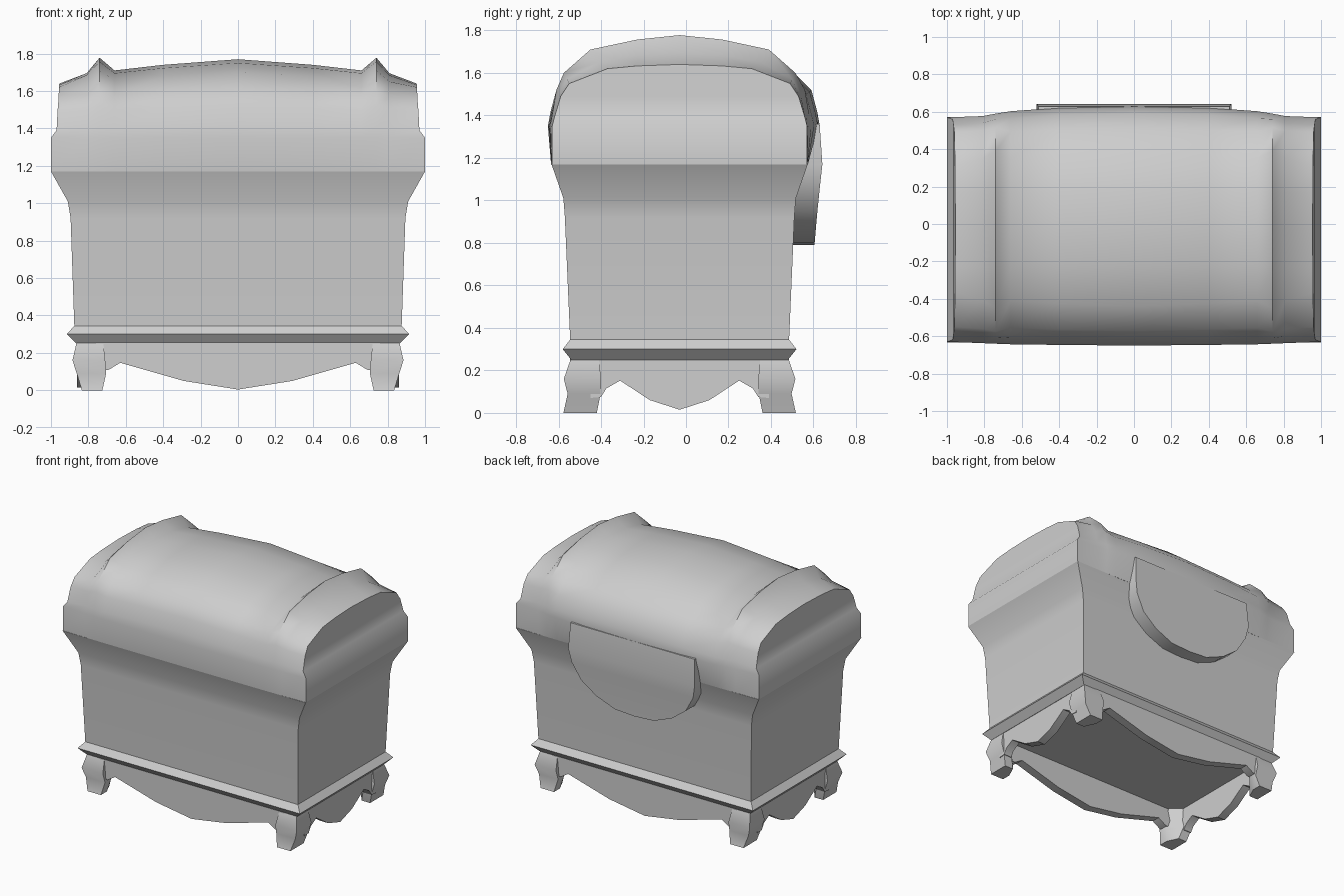
import bpy, bmesh, math

if "Cube" in bpy.data.objects:
    bpy.data.objects.remove(bpy.data.objects["Cube"], do_unlink=True)

grey = bpy.data.materials.new("plain grey")
grey.diffuse_color = (0.62, 0.62, 0.62, 1)
grey.use_nodes = True
grey.node_tree.nodes["Principled BSDF"].inputs["Base Color"].default_value = (0.62, 0.62, 0.62, 1)

YC = -0.03  # centre line of the chest body


def finish(name, bm, angle):
    """Turn a bmesh into a shaded object."""
    bmesh.ops.recalc_face_normals(bm, faces=bm.faces)
    mesh = bpy.data.meshes.new(name)
    bm.to_mesh(mesh)
    bm.free()
    mesh.materials.append(grey)
    obj = bpy.data.objects.new(name, mesh)
    bpy.context.collection.objects.link(obj)
    bpy.ops.object.select_all(action="DESELECT")
    obj.select_set(True)
    bpy.context.view_layer.objects.active = obj
    bpy.ops.object.shade_smooth_by_angle(angle=math.radians(angle))
    return obj


def bridge(bm, a, b, closed):
    """Quads between two rows of vertices."""
    n = len(a)
    for i in range(n if closed else n - 1):
        j = (i + 1) % n
        bm.faces.new((a[i], a[j], b[j], b[i]))


def loft(name, rings, angle):
    """Closed rings joined in order, capped at both ends."""
    bm = bmesh.new()
    rows = [[bm.verts.new(p) for p in ring] for ring in rings]
    for a, b in zip(rows, rows[1:]):
        bridge(bm, a, b, True)
    bm.faces.new(rows[0])
    bm.faces.new(rows[-1])
    return finish(name, bm, angle)


def rectangle(z, hx, hy):
    return [(sx * hx, YC + sy * hy, z) for sx, sy in ((-1, -1), (1, -1), (1, 1), (-1, 1))]


# Body with flared top, and the moulding below it
loft("body", [rectangle(*r) for r in (
    (0.34, 0.875, 0.515), (0.92, 0.895, 0.54), (1.01, 0.91, 0.547), (1.17, 1.0, 0.603))], 29)
loft("base_moulding", [rectangle(*r) for r in (
    (0.25, 0.865, 0.51), (0.3, 0.915, 0.55), (0.345, 0.875, 0.515))], 25)

# Domed lid: half profiles (distance from centre line, height), bottom edge to crown
END = [(0.6, 1.17), (0.6, 1.35), (0.59, 1.39), (0.56, 1.49), (0.52, 1.55), (0.34, 1.62), (0.2, 1.633), (0, 1.64)]
SHOULDER = [(0.602, 1.17), (0.607, 1.35), (0.595, 1.4), (0.57, 1.5), (0.53, 1.57), (0.38, 1.65), (0.2, 1.684), (0, 1.695)]
RIDGE = [(0.603, 1.17), (0.61, 1.35), (0.6, 1.4), (0.58, 1.52), (0.545, 1.6), (0.42, 1.71), (0.2, 1.757), (0, 1.778)]
PANEL = [(0.604, 1.17), (0.613, 1.35), (0.602, 1.4), (0.575, 1.5), (0.525, 1.58), (0.38, 1.655), (0.2, 1.695), (0, 1.71)]
MIDDLE = [(0.605, 1.17), (0.62, 1.35), (0.607, 1.42), (0.58, 1.52), (0.54, 1.6), (0.41, 1.7), (0.2, 1.75), (0, 1.77)]
END_X = [1.0, 1.0, 0.97, 0.965, 0.96, 0.957, 0.956, 0.955]


def lid_section(profile, x, back_bulge=0):
    front = [(x, YC - d, z) for d, z in profile]
    back = [(x, YC + d + (back_bulge if 1.3 < z < 1.55 else 0), z) for d, z in profile[-2::-1]]
    return front + back


def end_section(side):
    xs = END_X + END_X[-2::-1]
    return [(side * x, y, z) for x, (_, y, z) in zip(xs, lid_section(END, 0))]


blend = [((a + c) / 2, (b + d) / 2) for (a, b), (c, d) in zip(PANEL, MIDDLE)]
half = [(SHOULDER, 0.81, 0), (RIDGE, 0.74, 0.01), (PANEL, 0.66, 0.02), (blend, 0.4, 0.035)]
sections = [end_section(-1)]
sections += [lid_section(p, -x, b) for p, x, b in half]
sections += [lid_section(MIDDLE, 0, 0.04)]
sections += [lid_section(p, x, b) for p, x, b in reversed(half)]
sections += [end_section(1)]

bm = bmesh.new()
rows = [[bm.verts.new(p) for p in s] for s in sections]
for a, b in zip(rows, rows[1:]):
    bridge(bm, a, b, False)
    bm.faces.new((a[0], b[0], b[-1], a[-1]))
for row in (rows[0], rows[-1]):
    top = len(row) // 2
    for i in range(top - 1):
        bm.faces.new((row[i], row[i + 1], row[-2 - i], row[-1 - i]))
    bm.faces.new((row[top - 1], row[top], row[top + 1]))
finish("lid", bm, 48)

# Rounded flap hanging from the back of the lid
flap = [(0.51, 1.36), (0.52, 1.17), (0.5, 1.07), (0.43, 0.95), (0.31, 0.86), (0.16, 0.8)]
outline = flap + [(0, 0.79)] + [(-x, z) for x, z in reversed(flap)]


def flap_face(z):
    return 0.65 - 0.118 * (1.17 - z) if z < 1.17 else 0.65 - 0.07 * (z - 1.17)


bm = bmesh.new()
inner = [bm.verts.new((x, 0.5, z)) for x, z in outline]
outer = [bm.verts.new((x, flap_face(z) - 0.03 * x * x, z)) for x, z in outline]
bridge(bm, inner, outer, True)
count = len(outline)
for row in (inner, outer):
    for i in range(count // 2 - 1):
        bm.faces.new((row[i], row[i + 1], row[-2 - i], row[-1 - i]))
    mid = count // 2
    bm.faces.new((row[mid - 1], row[mid], row[mid + 1]))
finish("back_flap", bm, 30)

# Scalloped skirt boards between the feet
FRONT_EDGE = [(0.76, 0.1), (0.69, 0.11), (0.63, 0.147), (0.29, 0.05)]
SIDE_EDGE = [(0.42, 0.07), (0.37, 0.075), (0.345, 0.115), (0.28, 0.152), (0.14, 0.06)]


def skirt(name, edge, low, place):
    bottom = edge + [(0, low)] + [(-u, z) for u, z in reversed(edge)]
    bm = bmesh.new()
    rows = []
    for depth in (0, 0.065):
        rows.append([bm.verts.new(place(u, depth, z)) for u, z in bottom])
        rows.append([bm.verts.new(place(u, depth, 0.255)) for u, z in bottom])
    for a, b in ((0, 1), (2, 3), (0, 2), (1, 3)):
        bridge(bm, rows[a], rows[b], False)
    for i in (0, -1):
        bm.faces.new((rows[0][i], rows[1][i], rows[3][i], rows[2][i]))
    finish(name, bm, 30)


for s, back, side in ((-1, "front", "right"), (1, "back", "left")):
    skirt(back + "_skirt", FRONT_EDGE, 0.004,
          lambda u, d, z: (u, YC + s * (0.515 - d), z))
    skirt(side + "_skirt", SIDE_EDGE, 0.015,
          lambda u, d, z: (s * (0.862 - d), YC + u, z))

# Shaped feet: height, inner x, outer x, inner y, outer y
FOOT = [(0.255, 0.72, 0.863, 0.38, 0.512), (0.16, 0.71, 0.885, 0.37, 0.545),
        (0.09, 0.705, 0.862, 0.372, 0.527), (0, 0.725, 0.835, 0.39, 0.547)]
for sx, side in ((-1, "right"), (1, "left")):
    for sy, end in ((-1, "front"), (1, "back")):
        rings = []
        for z, xi, xo, yi, yo in FOOT:
            ring = [(xo, yo), (xi, yo), (xi, yo - 0.07), (xo - 0.07, yi), (xo, yi)]
            rings.append([(sx * x, YC + sy * y, z) for x, y in ring])
        loft(end + "_" + side + "_foot", rings, 40)
